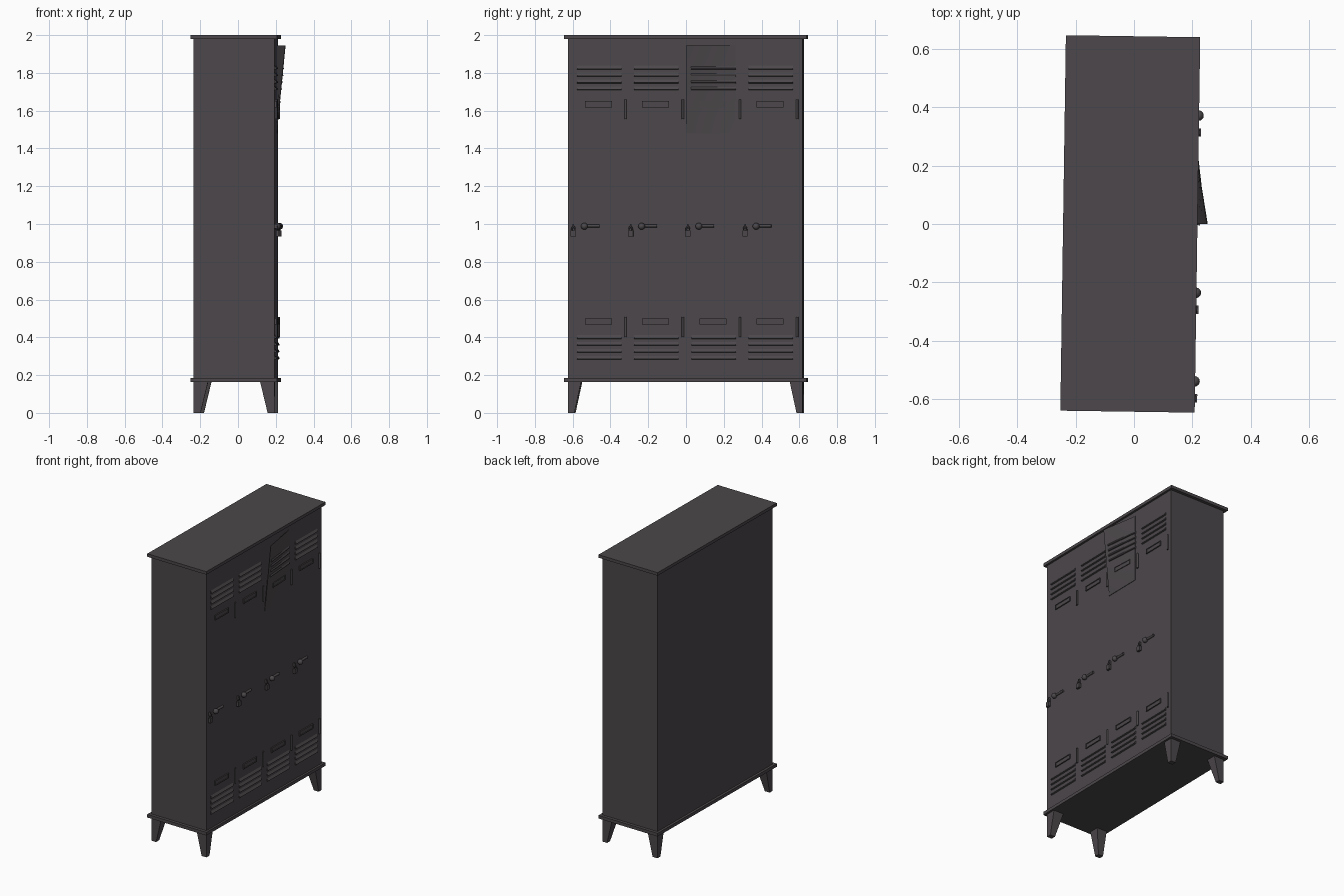
import bpy, math
from mathutils import Matrix

if "Cube" in bpy.data.objects:
    bpy.data.objects.remove(bpy.data.objects["Cube"])

TURN = Matrix.Rotation(-0.0148, 4, 'Z')   # whole cabinet stands slightly turned
FRONT = 0.203                             # x of the door face

mat = bpy.data.materials.new("dark grey metal")
mat.diffuse_color = (0.072, 0.064, 0.070, 1)
mat.use_nodes = True
mat.node_tree.nodes["Principled BSDF"].inputs["Base Color"].default_value = mat.diffuse_color


def bend(y, z):
    """Outward offset of the bent corner on the third door."""
    u = min(max((0.265 - y) / 0.26, 0), 1)
    v = min(max((z - 1.48) / 0.465, 0), 1)
    return 0.046 * u * v


def finish(ob, bent=False):
    me = ob.data
    me.materials.clear()
    me.materials.append(mat)
    me.transform(ob.matrix_basis)
    ob.matrix_basis = Matrix()
    if bent:
        for v in me.vertices:
            v.co.x += bend(v.co.y, v.co.z)
    me.transform(TURN)
    return ob


def mesh(name, verts, faces, bent=False):
    me = bpy.data.meshes.new(name)
    me.from_pydata(verts, [], faces)
    ob = bpy.data.objects.new(name, me)
    bpy.context.collection.objects.link(ob)
    return finish(ob, bent)


def prism(name, profile, y0, y1, bent=False):
    """Extrude an (x, z) profile along y."""
    n = len(profile)
    verts = [(x, y, z) for y in (y0, y1) for x, z in profile]
    faces = [(i, i + n, (i + 1) % n + n, (i + 1) % n) for i in range(n)]
    faces += [tuple(range(n)), tuple(range(2 * n - 1, n - 1, -1))]
    return mesh(name, verts, faces, bent)


def box(name, x0, x1, y0, y1, z0, z1, bent=False):
    return prism(name, [(x0, z0), (x1, z0), (x1, z1), (x0, z1)], y0, y1, bent)


def smooth(ob):
    for p in ob.data.polygons:
        p.use_smooth = True
    return ob


# Carcass with projecting top and bottom slabs
box("cabinet_body", -0.226, FRONT, -0.621, 0.621, 0.18, 1.985)
box("top_slab", -0.2425, 0.217, -0.642, 0.642, 1.979, 2.0)
box("bottom_slab", -0.2425, 0.217, -0.642, 0.642, 0.164, 0.186)

# Tapered legs, straight on the outer sides
for sx, x in ((1, -0.226), (-1, FRONT)):
    for sy in (1, -1):
        y = -0.621 * sy
        verts = []
        for z, wx, wy in ((0, 0.037, 0.033), (0.17, 0.078, 0.070)):
            xa, ya = x + sx * wx, y + sy * wy
            verts += [(x, y, z), (xa, y, z), (xa, ya, z), (x, ya, z)]
        faces = [(3, 2, 1, 0), (4, 5, 6, 7)]
        faces += [(i, (i + 1) % 4, (i + 1) % 4 + 4, i + 4) for i in range(4)]
        if sx * sy < 0:
            faces = [f[::-1] for f in faces]
        mesh(("back" if sx > 0 else "front") + "_leg", verts, faces)

# Bent corner panel of the third door, a thin subdivided sheet
N = 8
verts = [(FRONT + t, 0.004 + 0.261 * i / N, 1.48 + 0.465 * j / N)
         for t in (0.0, 0.003) for j in range(N + 1) for i in range(N + 1)]
M = (N + 1) ** 2
faces = []
for j in range(N):
    for i in range(N):
        a = j * (N + 1) + i
        q = (a, a + 1, a + N + 2, a + N + 1)
        faces += [q[::-1], tuple(k + M for k in q)]
ring = ([i for i in range(N)] + [j * (N + 1) + N for j in range(N)]
        + [N * (N + 1) + i for i in range(N, 0, -1)]
        + [j * (N + 1) for j in range(N, 0, -1)])
for a, b in zip(ring, ring[1:] + ring[:1]):
    faces.append((a, b, b + M, a + M))
smooth(mesh("bent_door_corner", verts, faces, True))
bpy.context.view_layer.objects.active = bpy.data.objects["bent_door_corner"]
bpy.data.objects["bent_door_corner"].select_set(True)
bpy.ops.object.shade_smooth_by_angle()

# Fittings repeated on the four doors
for d in range(4):
    y = -0.605 + 0.303 * d
    bent = d == 2

    # louvre vents, top and bottom
    for top in (1.838, 0.412):
        for k in range(4):
            z = top - 0.0365 * k
            prism("vent_louvre",
                  [(FRONT, z), (FRONT, z - 0.02), (FRONT + 0.009, z - 0.017),
                   (FRONT + 0.009, z - 0.013)], y + 0.03, y + 0.266, bent)

    # framed card holders
    for z in (1.618, 0.467):
        a, b = y + 0.073, y + 0.216
        box("card_plate", FRONT, FRONT + 0.004, a, b, z, z + 0.033, bent)
        for z0 in (z, z + 0.028):
            box("card_frame", FRONT, FRONT + 0.008, a, b, z0, z0 + 0.005, bent)
        for y0 in (a, b - 0.005):
            box("card_frame", FRONT, FRONT + 0.008, y0, y0 + 0.005, z, z + 0.033, bent)

    # hinges
    for z in (1.555, 0.403):
        bpy.ops.mesh.primitive_cylinder_add(
            vertices=12, radius=0.006, depth=0.105,
            location=(FRONT + 0.004, y + 0.288, z + 0.0525))
        ob = bpy.context.object
        ob.name = "hinge"
        finish(ob)

    # knob with a lever bar beside it
    bpy.ops.mesh.primitive_uv_sphere_add(
        segments=16, ring_count=10, radius=0.018, location=(FRONT + 0.012, y + 0.07, 0.988))
    ob = bpy.context.object
    ob.name = "door_knob"
    smooth(finish(ob))
    bpy.ops.mesh.primitive_cylinder_add(
        vertices=12, radius=0.008, depth=0.085,
        location=(FRONT + 0.006, y + 0.108, 0.99), rotation=(math.pi / 2, 0, 0))
    ob = bpy.context.object
    ob.name = "latch_bar"
    finish(ob)

    # padlock hanging from a hasp
    yl = y + 0.012
    box("hasp", FRONT, FRONT + 0.014, yl - 0.004, yl + 0.004, 0.975, 1.0)
    box("padlock_body", FRONT + 0.006, FRONT + 0.022, yl - 0.014, yl + 0.014, 0.933, 0.966)
    bpy.ops.mesh.primitive_torus_add(
        major_segments=16, minor_segments=6, major_radius=0.009, minor_radius=0.003,
        location=(FRONT + 0.014, yl, 0.97), rotation=(0, math.pi / 2, 0))
    ob = bpy.context.object
    ob.name = "padlock_shackle"
    ob.scale = (1.7, 1, 1)
    bpy.context.view_layer.update()
    smooth(finish(ob))
